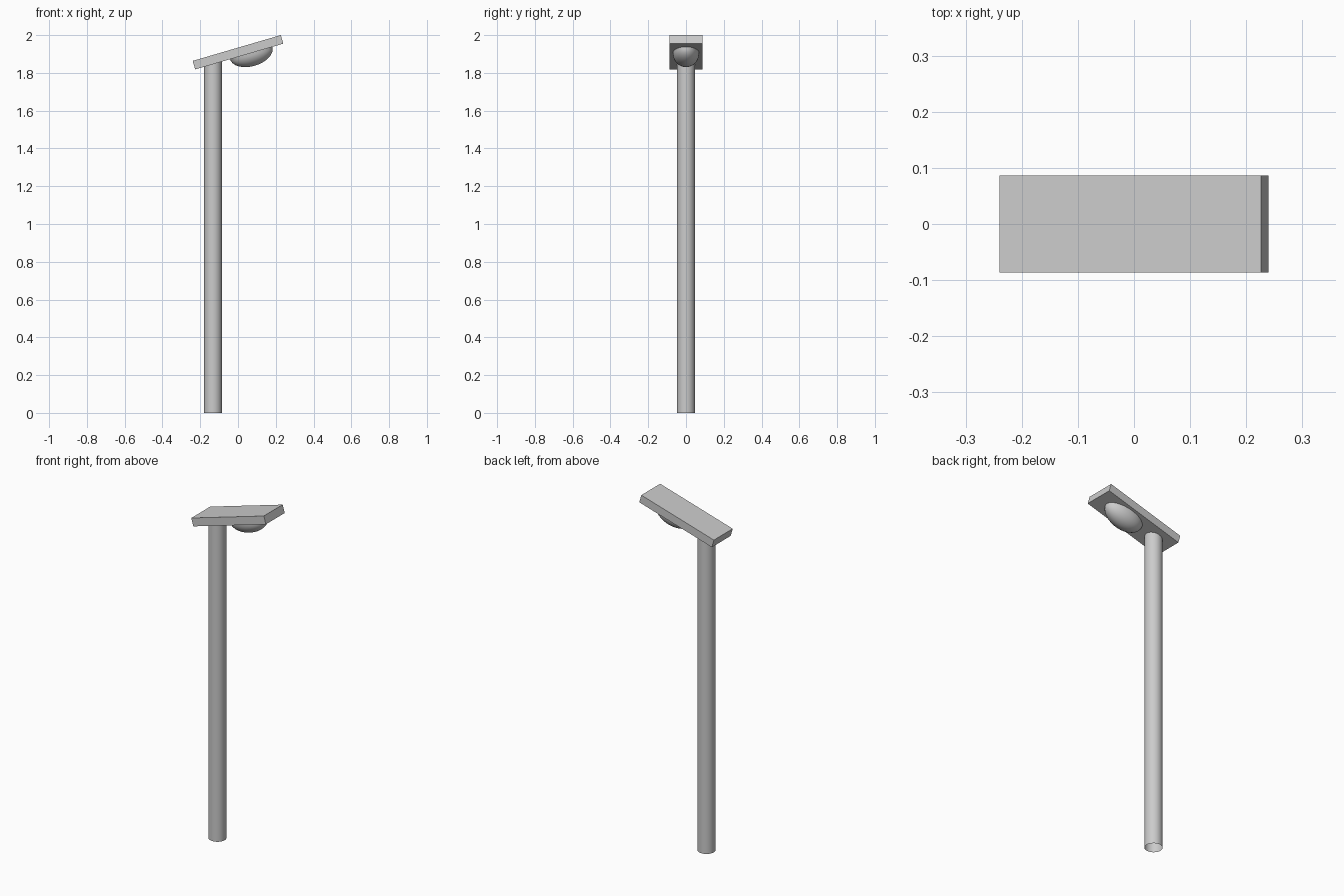
import bpy, bmesh, math
from mathutils import Matrix

if "Cube" in bpy.data.objects:
    bpy.data.objects.remove(bpy.data.objects["Cube"])

TILT = math.radians(16.3)
L, W, T = 0.486, 0.173, 0.047      # head slab size
HEAD_Z = 2 - (L * math.sin(TILT) + T * math.cos(TILT)) / 2
HEAD = Matrix.Translation((0, 0, HEAD_Z)) @ Matrix.Rotation(-TILT, 4, 'Y')


def make(name, bm, matrix, smooth=False):
    bm.transform(matrix)
    mesh = bpy.data.meshes.new(name)
    bm.to_mesh(mesh)
    bm.free()
    for p in mesh.polygons:
        p.use_smooth = smooth
    obj = bpy.data.objects.new(name, mesh)
    bpy.context.collection.objects.link(obj)
    return obj


# Pole: open tube whose top is buried in the head
bm = bmesh.new()
POLE_TOP = 1.868
bmesh.ops.create_cone(bm, cap_ends=False, segments=32, radius1=0.047,
                      radius2=0.047, depth=POLE_TOP)
make("pole", bm, Matrix.Translation((-0.132, 0, POLE_TOP / 2)), True)

# Head: tilted flat slab
bm = bmesh.new()
bmesh.ops.create_cube(bm, size=1)
make("lamp_head", bm, HEAD @ Matrix.Diagonal((L, W, T, 1)))

# Lamp dome: lower half of a stretched sphere on the slab's underside
bm = bmesh.new()
bmesh.ops.create_uvsphere(bm, u_segments=32, v_segments=16, radius=1)
bmesh.ops.bisect_plane(bm, geom=bm.verts[:] + bm.edges[:] + bm.faces[:],
                       plane_co=(0, 0, 0), plane_no=(0, 0, 1),
                       dist=1e-4, clear_outer=True)
make("lamp_dome", bm, HEAD @ Matrix.Translation((0.066, 0, -T / 2))
     @ Matrix.Diagonal((0.117, 0.07, 0.07, 1)), True)
